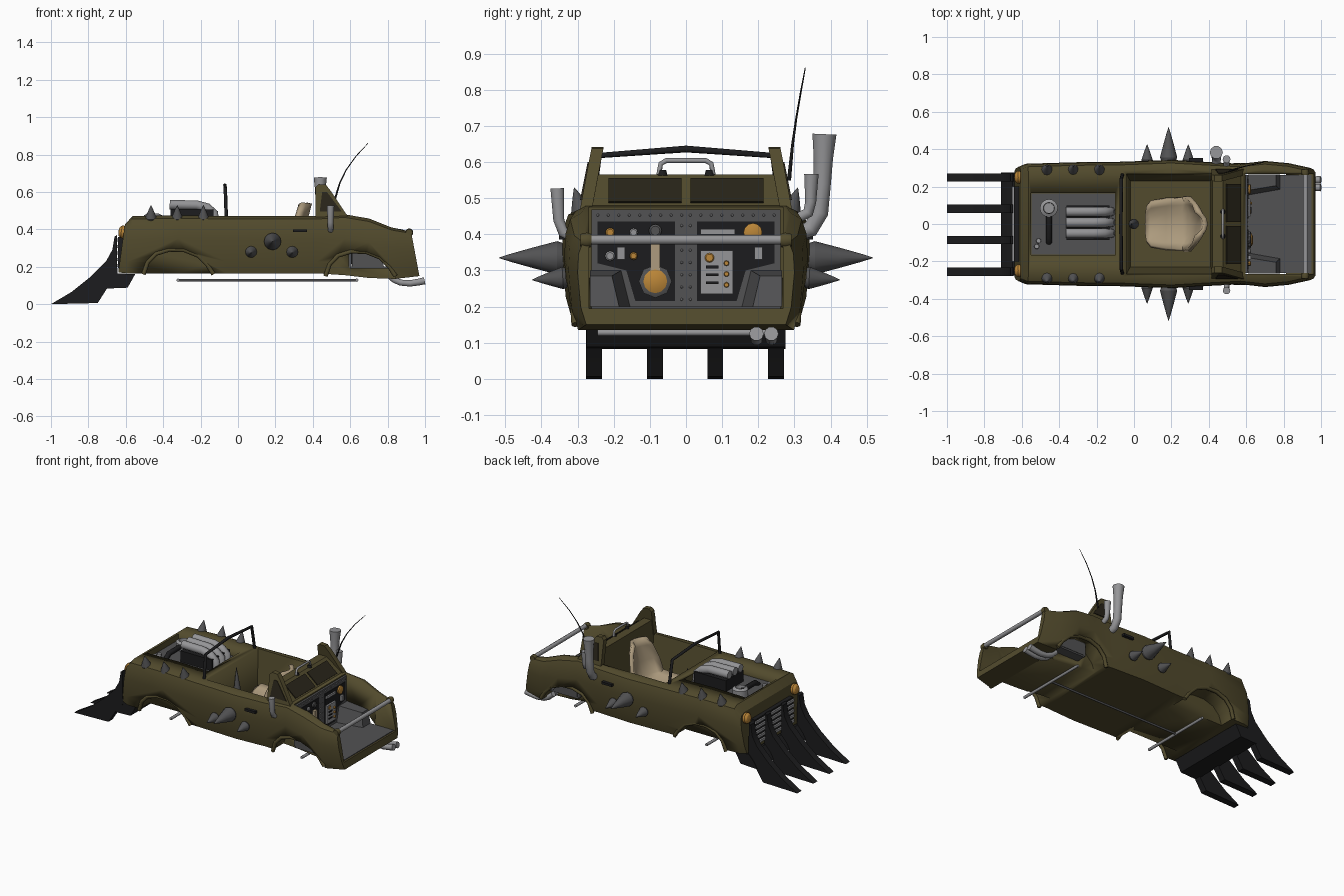
import bpy, bmesh, math
from mathutils import Vector, Matrix

if "Cube" in bpy.data.objects:
    bpy.data.objects.remove(bpy.data.objects["Cube"])


def material(name, rgb):
    m = bpy.data.materials.new(name)
    m.diffuse_color = (*rgb, 1)
    m.use_nodes = True
    m.node_tree.nodes["Principled BSDF"].inputs["Base Color"].default_value = m.diffuse_color
    return m


OLIVE = material("olive_paint", (0.085, 0.070, 0.026))
BLACK = material("black_iron", (0.012, 0.012, 0.013))
GLASS = material("dark_glass", (0.022, 0.018, 0.010))
DARK = material("dark_metal", (0.085, 0.085, 0.088))
STEEL = material("steel", (0.30, 0.30, 0.31))
TAN = material("seat_leather", (0.42, 0.33, 0.21))
AMBER = material("amber", (0.50, 0.24, 0.04))


def link(name, mesh, mat, angle=30):
    mesh.materials.clear()
    mesh.materials.append(mat)
    for p in mesh.polygons:
        p.use_smooth = True
        p.material_index = 0
    mesh.set_sharp_from_angle(angle=math.radians(angle))
    ob = bpy.data.objects.new(name, mesh)
    bpy.context.collection.objects.link(ob)
    return ob


def loft(name, rings, mat, angle=30):
    bm = bmesh.new()
    vs = [[bm.verts.new(p) for p in r] for r in rings]
    n = len(rings[0])
    for a, b in zip(vs, vs[1:]):
        for i in range(n):
            bm.faces.new((a[i], a[(i + 1) % n], b[(i + 1) % n], b[i]))
    bm.faces.new(vs[0])
    bm.faces.new(vs[-1])
    bmesh.ops.recalc_face_normals(bm, faces=bm.faces)
    me = bpy.data.meshes.new(name)
    bm.to_mesh(me)
    bm.free()
    return link(name, me, mat, angle)


def prism(name, pts, y0, y1, mat, lean=0.0):
    # xz profile extruded along y, optionally leaning inward with height
    def ring(y):
        return [(x, y - math.copysign(lean * (z - 0.47), y), z) for x, z in pts]
    return loft(name, [ring(y0), ring(y1)], mat)


def box(name, x, y, z, mat):
    return prism(name, [(x[0], z[0]), (x[1], z[0]), (x[1], z[1]), (x[0], z[1])], y[0], y[1], mat)


def lathe(name, prof, loc, axis, mat, n=12):
    q = Vector((0, 0, 1)).rotation_difference(Vector(axis))
    rings = [[Vector(loc) + q @ Vector((r * math.cos(2 * math.pi * i / n), r * math.sin(2 * math.pi * i / n), h))
              for i in range(n)] for r, h in prof]
    return loft(name, rings, mat)


def spike(name, loc, axis, r, h):
    return lathe(name, [(r * .8, 0), (r, h * .15), (r * .62, h * .5), (r * .25, h * .82), (.0006, h)], loc, axis, DARK)


def tube(name, pts, radii, mat, res=2):
    cu = bpy.data.curves.new(name, 'CURVE')
    cu.dimensions = '3D'
    cu.bevel_depth, cu.bevel_resolution, cu.use_fill_caps = 1.0, res, True
    sp = cu.splines.new('POLY')
    sp.points.add(len(pts) - 1)
    for i, p in enumerate(pts):
        sp.points[i].co = (*p, 1)
        sp.points[i].radius = radii[i] if isinstance(radii, (list, tuple)) else radii
    tmp = bpy.data.objects.new(name + "_path", cu)
    me = bpy.data.meshes.new_from_object(tmp)
    bpy.data.objects.remove(tmp)
    return link(name, me, mat, 50)


def cut(ob, cutter):
    md = ob.modifiers.new("cut", 'BOOLEAN')
    md.operation, md.solver, md.object = 'DIFFERENCE', 'EXACT', cutter
    bpy.context.view_layer.update()
    me = bpy.data.meshes.new_from_object(ob.evaluated_get(bpy.context.evaluated_depsgraph_get()))
    ob.modifiers.clear()
    ob.data = me
    bpy.data.objects.remove(cutter)


# body shell: x at bottom, x at top, z bottom, z top, half width
STATIONS = [(-.64, -.605, .17, .425, .305), (-.60, -.565, .165, .47, .322), (-.32, -.32, .165, .475, .33),
            (-.06, -.06, .165, .47, .333), (.2, .2, .165, .47, .343), (.42, .42, .165, .47, .33),
            (.57, .57, .155, .48, .322), (.7, .7, .14, .458, .337), (.84, .82, .135, .41, .325),
            (.97, .925, .15, .39, .30)]
SECTION = [(.92, 0), (.97, .2), (1, .6), (.99, .82), (.95, .95), (.86, 1)]
half = SECTION + [(-w, t) for w, t in reversed(SECTION)]
body = loft("body_shell", [[(xb + (xt - xb) * t, w * hw, zb + (zt - zb) * t) for w, t in half]
                           for xb, xt, zb, zt, hw in STATIONS], OLIVE)

# wheel arches, cockpit, engine bay and rear bed openings
ARCH = [(-.187, 0), (-.165, .065), (-.12, .11), (-.05, .132), (.03, .13), (.105, .10), (.155, .05), (.187, 0)]
for cx, zb, tag in ((-.318, .16, "front"), (.655, .15, "rear")):
    pts = [(cx + x, zb + z) for x, z in ARCH]
    for s in (1, -1):
        cut(body, prism("arch_cutter", [(pts[0][0], .05)] + pts + [(pts[-1][0], .05)], s * .2, s * .5, OLIVE))
        tube(tag + "_arch_lip", [(x, s * (.306 + .07 * (z - .16)), z) for x, z in pts], .012, OLIVE)
cut(body, loft("cockpit_cutter", [[(-.02, -.23, .22), (.41, -.23, .22), (.41, .23, .22), (-.02, .23, .22)],
                                  [(-.045, -.275, .52), (.425, -.275, .52), (.425, .275, .52), (-.045, .275, .52)]], OLIVE))
cut(body, box("engine_bay_cutter", (-.55, -.10), (-.165, .165), (.425, .6), OLIVE))
cut(body, box("bed_cutter", (.595, 1.1), (-.268, .268), (.195, .7), OLIVE))

# cab hump with rear windows and side fins
prism("cab_hump", [(.42, .46), (.42, .565), (.475, .565), (.59, .465)], -.285, .285, OLIVE, .4)
for s in (1, -1):
    prism("rear_window", [(.569, .487), (.573, .491), (.496, .556), (.492, .552)], s * .012, s * .215, GLASS)
    prism("cab_fin", [(.415, .46), (.415, .625), (.43, .642), (.47, .638), (.50, .60), (.59, .465)],
          s * .262, s * .295, OLIVE, .2)
    prism("side_window", [(.437, .495), (.45, .60), (.475, .60), (.555, .495)], s * .29, s * .298, GLASS, .2)
tube("cab_handle", [(.475, -.075, .565), (.475, -.07, .595), (.475, -.055, .604), (.475, .055, .604),
                    (.475, .07, .595), (.475, .075, .565)], .007, STEEL)
for s in (1, -1):
    lathe("handle_foot", [(.014, 0), (.010, .016)], (.475, s * .065, .562), (0, 0, 1), BLACK)

# roll hoop at the front of the cockpit
tube("roll_hoop", [(-.062, -.265, .45), (-.068, -.24, .618), (-.07, 0, .636), (-.068, .24, .618), (-.062, .265, .45)],
     .0095, BLACK)

# seat, control lever
PROFILE = [(.065, .265, .09), (.09, .285, .12), (.17, .275, .135), (.26, .275, .14), (.315, .31, .145),
           (.345, .40, .14), (.37, .49, .11), (.383, .54, .07)]
bm = bmesh.new()
rows = [[bm.verts.new((x - .05 * v * v * (z > .3), w * v, z + .04 * v * v * (z < .3))) for v in
         (-1, -.75, -.4, 0, .4, .75, 1)] for x, z, w in PROFILE]
for a, b in zip(rows, rows[1:]):
    for i in range(6):
        bm.faces.new((a[i], b[i], b[i + 1], a[i + 1]))
bmesh.ops.recalc_face_normals(bm, faces=bm.faces)
me = bpy.data.meshes.new("seat")
bm.to_mesh(me)
bm.free()
seat = link("seat", me, TAN, 60)
md = seat.modifiers.new("thickness", 'SOLIDIFY')
md.thickness, md.offset = .025, 0
box("seat_base", (.1, .32), (-.1, .1), (.21, .275), BLACK)
spike("control_lever", (0, 0, .22), (-.05, 0, 1), .028, .24)

# engine and hood details
box("engine_bay_floor", (-.548, -.102), (-.163, .163), (.42, .432), DARK)
box("engine_block", (-.36, -.13), (-.085, .10), (.43, .505), BLACK)
for y in (-.05, .008, .066):
    tube("intake_pipe", [(-.365, y, .532), (-.22, y, .53), (-.165, y, .515), (-.13, y, .485), (-.125, y, .44)],
         .026, STEEL, 3)
lathe("air_cleaner", [(.048, 0), (.048, .045), (.03, .055), (.028, .03)], (-.455, .085, .43), (0, 0, 1), STEEL, 16)
tube("coolant_hose", [(-.455, .06, .455), (-.455, -.07, .455), (-.455, -.10, .43)], .016, BLACK)
for x, y in ((-.51, -.09), (-.52, -.12)):
    lathe("filler_cap", [(.014, 0), (.012, .02)], (x, y, .43), (0, 0, 1), STEEL)

# front grille and headlamps
box("grille_back", (-.642, -.60), (-.2, .2), (.19, .36), BLACK)
for i in range(5):
    box("grille_slat", (-.652, -.60), (-.2, .2), (.198 + i * .034, .214 + i * .034), STEEL)
for s in (1, -1):
    lathe("headlamp", [(.034, 0), (.034, .014), (.022, .026), (.004, .030)], (-.61, s * .25, .385), (-1, 0, .15), AMBER, 16)

# spikes on the hood and doors, door handles
for s in (1, -1):
    for x in (-.465, -.325, -.185):
        spike("hood_spike", (x, s * .285, .448), (0, s * .3, 1), .031, .085)
    spike("door_spike_large", (.185, s * .328, .335), (0, s, 0), .046, .19)
    for x in (.07, .29):
        spike("door_spike_small", (x, s * .326, .28), (0, s, -.06), .031, .10)
    box("door_handle", (.295, .37), (s * .325, s * .352), (.385, .40), BLACK)

# plough: cross beam and four hooked blades
prism("plough_beam", [(-.71, .083), (-.59, .088), (-.55, .16), (-.65, .165), (-.69, .12)], -.275, .275, BLACK)
BLADE = [(-1, 0), (-.75, .006), (-.69, .10), (-.645, .15), (-.648, .37), (-.66, .36), (-.672, .29),
         (-.705, .23), (-.79, .145), (-.89, .065)]
for y in (-.255, -.086, .081, .249):
    prism("plough_blade", BLADE, y - .022, y + .022, BLACK)

# exhaust stacks, tail pipes, antenna
tube("tall_stack", [(.44, .30, .40), (.44, .345, .415), (.44, .37, .46), (.44, .377, .54), (.44, .38, .61), (.44, .383, .677)],
     [.022, .024, .025, .025, .028, .035], STEEL, 3)
tube("short_stack", [(.495, .30, .44), (.495, .338, .46), (.495, .345, .49), (.495, .347, .567)],
     [.015, .016, .016, .021], STEEL, 3)
tube("side_stack", [(.495, -.30, .385), (.495, -.34, .405), (.495, -.352, .44), (.495, -.356, .527)],
     [.014, .015, .016, .02], STEEL, 3)
for y in (.195, .236):
    tube("tail_pipe", [(.80, y, .16), (.835, y, .13), (.87, y, .115), (.92, y, .111), (.965, y, .118), (.998, y, .125)],
         [.017, .017, .017, .018, .019, .02], STEEL, 3)
tube("antenna", [(.515, .285, .55), (.545, .295, .65), (.58, .305, .72), (.63, .317, .79), (.695, .33, .86)],
     [.006, .004, .003, .0025, .0015], BLACK)

# drive shaft and axles
tube("drive_shaft", [(-.325, 0, .128), (.64, 0, .128)], .007, DARK)
for x in (-.32, .635):
    tube("axle", [(x, -.245, .128), (x, .245, .128)], .009, STEEL)

# rear bed: floor, side boxes, cross bar
box("bed_floor", (.6, .95), (-.262, .262), (.19, .2), DARK)
tube("cross_bar", [(.918, -.268, .385), (.918, .268, .385)], .0135, STEEL)
for s in (1, -1):
    lathe("bar_mount", [(.018, 0), (.022, .012), (.018, .03)], (.915, s * .262, .383), (0, s, 0), OLIVE)
    loft("bed_box", [[(.61, s * .155, .2), (.78, s * .185, .2), (.78, s * .265, .2), (.61, s * .265, .2)],
                     [(.61, s * .18, .30), (.76, s * .205, .285), (.76, s * .265, .285), (.61, s * .265, .30)]], DARK)

# rear equipment panel: frame, two recessed bays, rivets, instruments
box("panel_frame", (.59, .608), (-.262, .262), (.2, .468), DARK)
for s in (1, -1):
    bay = [(.03, .215), (.14, .215), (.165, .30), (.245, .32), (.245, .435), (.03, .435)]
    loft("panel_bay", [[(x, s * y, z) for y, z in bay] for x in (.60, .611)], BLACK)
    for i in range(9):
        lathe("rivet", [(.004, 0), (.002, .004)], (.608, s * (.012 + i * .029), .453), (1, 0, 0), STEEL, 6)
    for i in range(7):
        lathe("rivet", [(.004, 0), (.002, .004)], (.608, s * .012, .22 + i * .034), (1, 0, 0), STEEL, 6)
lathe("hatch_ring", [(.046, 0), (.046, .012), (.038, .016)], (.61, -.085, .27), (1, 0, 0), DARK, 8)
lathe("hatch_dial", [(.033, 0), (.033, .014), (.018, .020)], (.616, -.085, .27), (1, 0, 0), AMBER, 12)
box("hatch_strap", (.61, .628), (-.098, -.072), (.30, .375), TAN)
box("switch_board", (.61, .622), (.04, .13), (.235, .355), STEEL)
box("upper_board", (.61, .620), (.04, .135), (.40, .415), STEEL)
for i in range(3):
    box("switch_slot", (.62, .627), (.055, .09), (.262 + i * .022, .270 + i * .022), BLACK)
    lathe("switch_knob", [(.008, 0), (.006, .012)], (.62, .112, .26 + i * .03), (1, 0, 0), AMBER, 8)
for y, z, r, m in ((-.21, .34, .014, STEEL), (-.145, .34, .011, AMBER), (-.21, .405, .013, AMBER), (-.145, .405, .012, STEEL),
                   (-.085, .41, .018, DARK), (.185, .405, .026, AMBER), (.065, .335, .014, AMBER)):
    lathe("gauge", [(r, 0), (r, .01), (r * .7, .014)], (.611, y, z), (1, 0, 0), m, 12)
for y in (-.18, .2):
    box("fuse_block", (.61, .625), (y - .011, y + .011), (.33, .365), STEEL)
